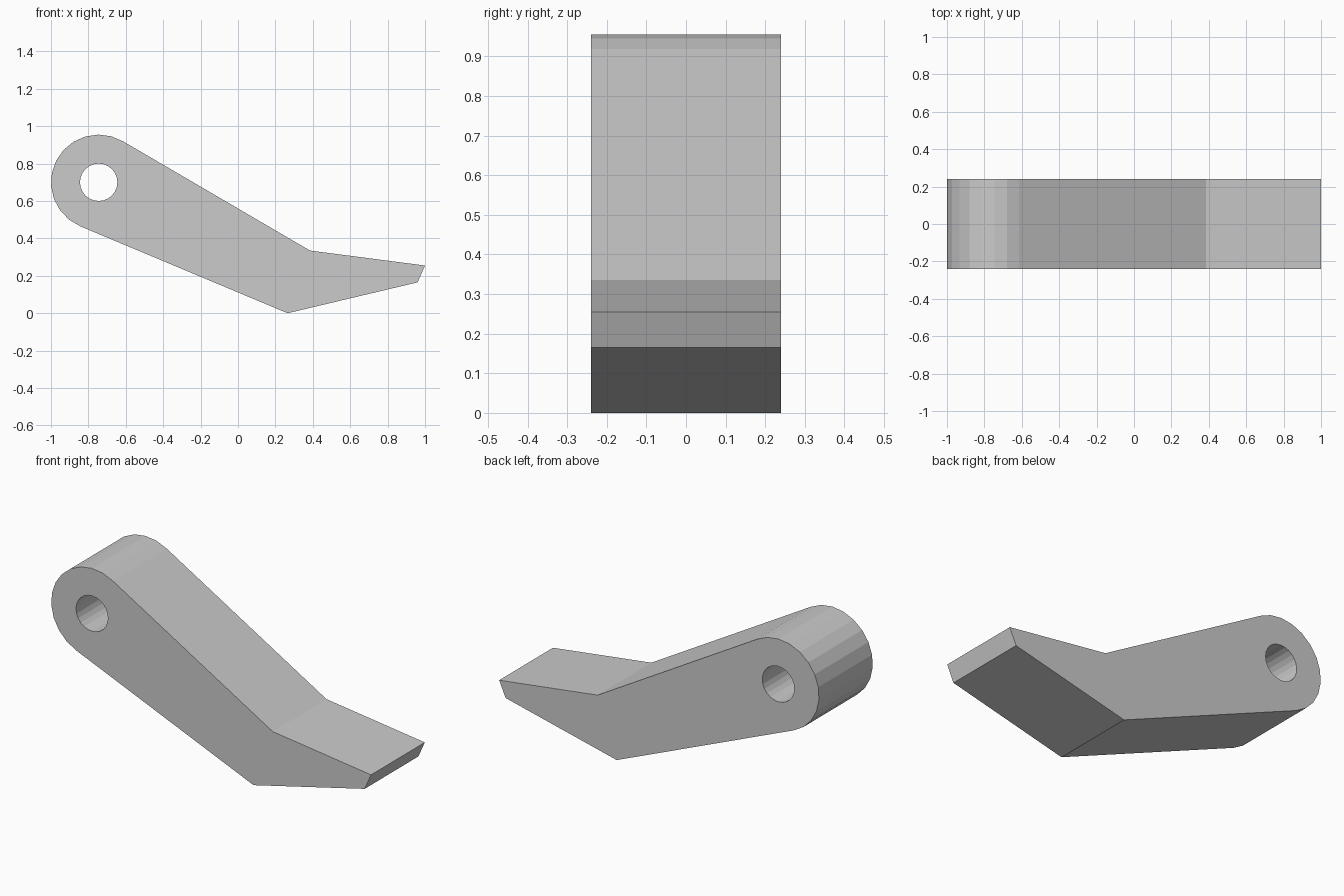
import bpy, bmesh
from math import sin, cos, radians

if "Cube" in bpy.data.objects:
    bpy.data.objects.remove(bpy.data.objects["Cube"])

CX, CZ = -0.745, 0.70      # pivot centre
HALF_W = 0.24


def arc(radius, start, end, count):
    return [(CX + radius * cos(radians(start + (end - start) * i / count)),
             CZ + radius * sin(radians(start + (end - start) * i / count)))
            for i in range(count + 1)]


# Outline: rounded pivot end, then the bent, tapering foot
outline = arc(0.255, 59, 247.5, 12) + [(0.265, 0), (0.96, 0.165), (1, 0.255), (0.385, 0.335)]
hole = arc(0.1, 0, 360, 24)[:-1]

bm = bmesh.new()
edges = []
for loop in (outline, hole):
    verts = [bm.verts.new((x, -HALF_W, z)) for x, z in loop]
    edges += [bm.edges.new((verts[i - 1], verts[i])) for i in range(len(verts))]
bmesh.ops.triangle_fill(bm, edges=edges, use_beauty=True, normal=(0, -1, 0))

# Extrude the plate across the full width
result = bmesh.ops.extrude_face_region(bm, geom=bm.faces[:])
new_verts = [g for g in result["geom"] if isinstance(g, bmesh.types.BMVert)]
bmesh.ops.translate(bm, verts=new_verts, vec=(0, 2 * HALF_W, 0))
bmesh.ops.recalc_face_normals(bm, faces=bm.faces[:])

mesh = bpy.data.meshes.new("lever_arm")
bm.to_mesh(mesh)
bm.free()
bpy.context.collection.objects.link(bpy.data.objects.new("lever_arm", mesh))
